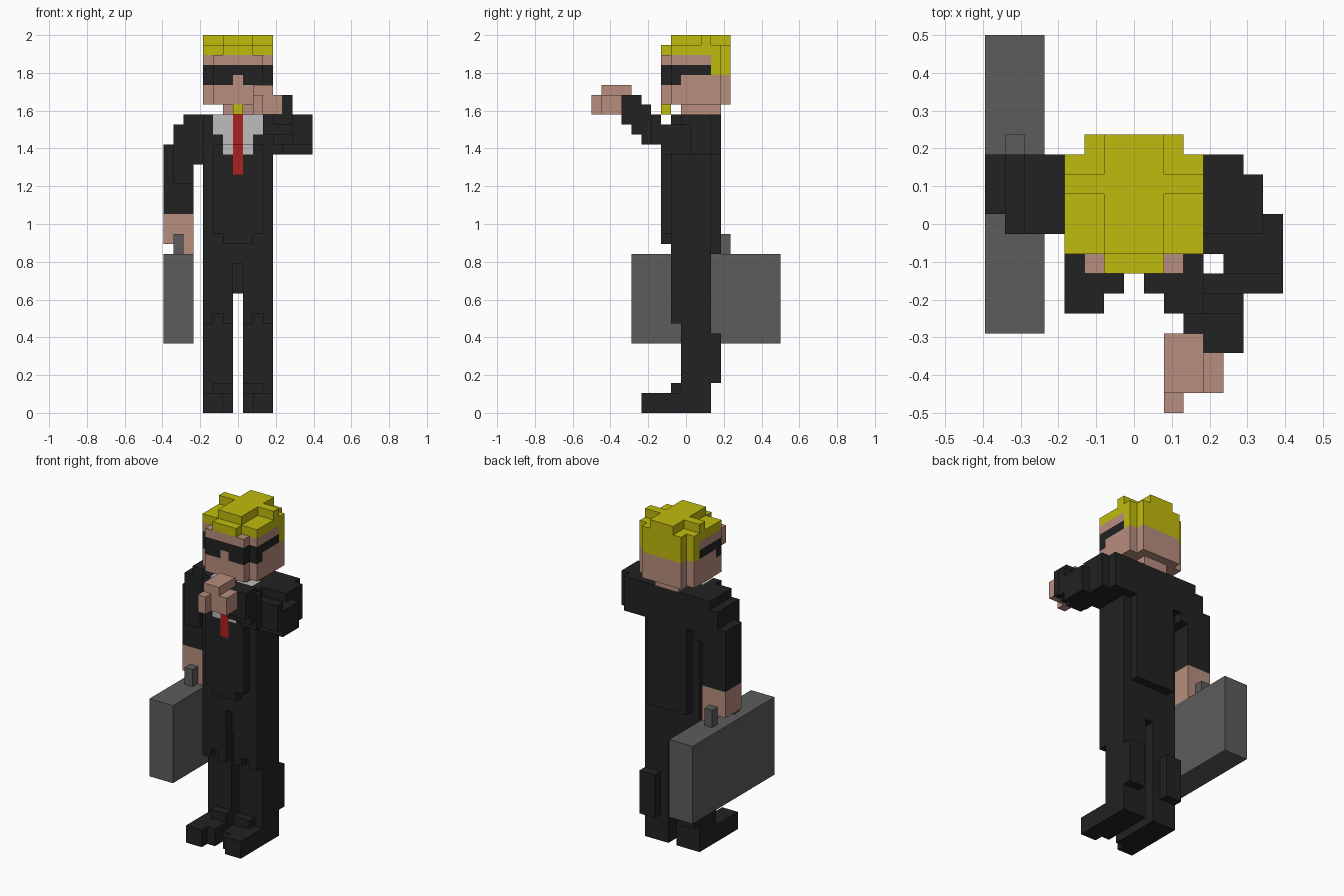
import bpy, bmesh
from mathutils import Vector

if "Cube" in bpy.data.objects:
    bpy.data.objects.remove(bpy.data.objects["Cube"])

U = 2 / 38                      # edge of one block
ORIGIN = Vector((7.5, 9.5, 0))  # grid point at the model's centre
grid = {}                       # block position -> part name


def box(part, xs, ys, zs):
    """Fill a range of blocks with a part, or carve it out with None."""
    for x in range(*xs):
        for y in range(*ys):
            for z in range(*zs):
                if part:
                    grid[x, y, z] = part
                else:
                    grid.pop((x, y, z), None)


def pair(part, xs, ys, zs):
    """The same range on both sides of the middle."""
    box(part, xs, ys, zs)
    box(part, (15 - xs[1], 15 - xs[0]), ys, zs)


# Legs and shoes
pair("trousers", (4, 7), (9, 12), (0, 16))
pair("trousers", (4, 7), (8, 12), (9, 16))
pair("trousers", (4, 6), (12, 13), (3, 8))
pair("trousers", (5, 6), (8, 9), (9, 10))
pair(None, (5, 6), (8, 9), (9, 10))
box("trousers", (7, 8), (8, 12), (12, 16))
box(None, (7, 8), (8, 9), (12, 15))
pair("shoes", (4, 7), (6, 12), (0, 2))
pair("shoes", (4, 6), (5, 6), (0, 2))
box("shoes", (6, 7), (5, 6), (0, 1))
box(None, (6, 7), (5, 6), (0, 1))
pair("shoes", (5, 7), (8, 9), (2, 3))

# Jacket with raised front and back panels
box("jacket", (4, 11), (8, 12), (16, 30))
box("jacket", (5, 10), (7, 8), (18, 27))
box("jacket", (6, 9), (7, 8), (17, 18))
box("jacket", (5, 10), (12, 13), (16, 26))
box("jacket", (4, 11), (12, 13), (26, 30))

# Shirt and tie
box("shirt", (5, 10), (8, 10), (28, 30))
box("shirt", (6, 9), (8, 10), (27, 30))
box("shirt", (6, 9), (7, 8), (26, 27))
box("tie", (7, 8), (7, 8), (24, 27))
box("tie", (7, 8), (8, 9), (27, 30))

# Hanging right arm
box("right_sleeve", (0, 3), (10, 13), (20, 27))
box("right_sleeve", (1, 4), (9, 13), (25, 29))
box("right_sleeve", (2, 4), (9, 13), (29, 30))
box("right_sleeve", (1, 3), (9, 10), (23, 25))
box("right_hand", (0, 3), (10, 13), (17, 20))
box("right_hand", (2, 3), (10, 13), (16, 17))

# Briefcase and its handle
box("briefcase", (0, 3), (4, 19), (7, 16))
box("briefcase_handle", (1, 2), (9, 14), (16, 18))
box(None, (1, 2), (10, 13), (16, 17))

# Left arm bent forward, built in slices from shoulder to wrist
box("left_sleeve", (11, 13), (9, 13), (26, 30))
box("left_sleeve", (13, 14), (9, 12), (26, 30))
box("left_sleeve", (14, 15), (7, 10), (26, 29))
box("left_sleeve", (11, 14), (8, 9), (26, 29))
box("left_sleeve", (12, 14), (7, 8), (26, 29))
box("left_sleeve", (11, 15), (6, 7), (27, 30))
box("left_sleeve", (11, 13), (5, 6), (27, 31))
box("left_sleeve", (10, 13), (4, 5), (28, 32))
box("left_sleeve", (11, 13), (3, 4), (29, 32))
box("left_hand", (9, 12), (1, 3), (30, 32))
box("left_hand", (9, 11), (3, 4), (30, 32))
box("left_hand", (9, 10), (0, 1), (30, 32))
box("left_hand", (9, 11), (1, 4), (32, 33))

# Head and neck
box("head", (6, 9), (9, 13), (30, 31))
box("head", (4, 11), (8, 13), (31, 36))
box("head", (5, 10), (7, 14), (31, 36))
box("goatee", (7, 8), (7, 8), (30, 31))

# Dark glasses, with the nose bridge left open
pair("glasses", (4, 5), (8, 12), (34, 35))
box("glasses", (4, 11), (7, 9), (33, 35))
pair(None, (4, 5), (7, 8), (33, 35))
box("head", (7, 8), (7, 8), (33, 34))

# Hair: back, cap, fringe and crossed ridge
box("hair", (5, 10), (12, 14), (34, 37))
pair("hair", (4, 5), (12, 13), (34, 37))
box("hair", (4, 11), (8, 13), (36, 37))
box("hair", (6, 9), (7, 8), (36, 37))
pair("head", (5, 6), (7, 8), (35, 36))
box("hair", (6, 9), (8, 14), (37, 38))
box("hair", (4, 11), (11, 12), (37, 38))

COLOURS = {
    "black": (0.016, 0.016, 0.016), "yellow": (0.527, 0.497, 0.004),
    "skin": (0.479, 0.270, 0.209), "grey": (0.107, 0.107, 0.107),
    "red": (0.434, 0.014, 0.014), "white": (0.515, 0.515, 0.515),
}
USED_BY = {
    "yellow": ("hair", "goatee"), "skin": ("head", "left_hand", "right_hand"),
    "grey": ("briefcase", "briefcase_handle"), "red": ("tie",), "white": ("shirt",),
}
materials = {}
for name, rgb in COLOURS.items():
    mat = bpy.data.materials.new(name)
    mat.use_nodes = True
    mat.diffuse_color = (*rgb, 1)
    mat.node_tree.nodes["Principled BSDF"].inputs["Base Color"].default_value = (*rgb, 1)
    materials[name] = mat


def build(part):
    """Skin the open sides of a part's blocks and merge flat areas."""
    bm = bmesh.new()
    for cell in [c for c, p in grid.items() if p == part]:
        centre = Vector(cell) + Vector((0.5, 0.5, 0.5)) - ORIGIN
        for axis in range(3):
            for sign in (-1, 1):
                n = Vector((0, 0, 0))
                n[axis] = sign
                if tuple(int(a + b) for a, b in zip(cell, n)) in grid:
                    continue
                a = Vector((0, 0, 0))
                a[(axis + 1) % 3] = 1
                b = n.cross(a)
                corners = (-a - b, a - b, a + b, b - a)
                bm.faces.new([bm.verts.new((centre + (n + c) / 2) * U) for c in corners])
    bmesh.ops.remove_doubles(bm, verts=bm.verts, dist=U / 100)
    bmesh.ops.dissolve_limit(bm, angle_limit=0.01, verts=bm.verts, edges=bm.edges)
    mesh = bpy.data.meshes.new(part)
    bm.to_mesh(mesh)
    bm.free()
    colour = next((c for c, parts in USED_BY.items() if part in parts), "black")
    mesh.materials.append(materials[colour])
    bpy.context.collection.objects.link(bpy.data.objects.new(part, mesh))


for part in sorted(set(grid.values())):
    build(part)
